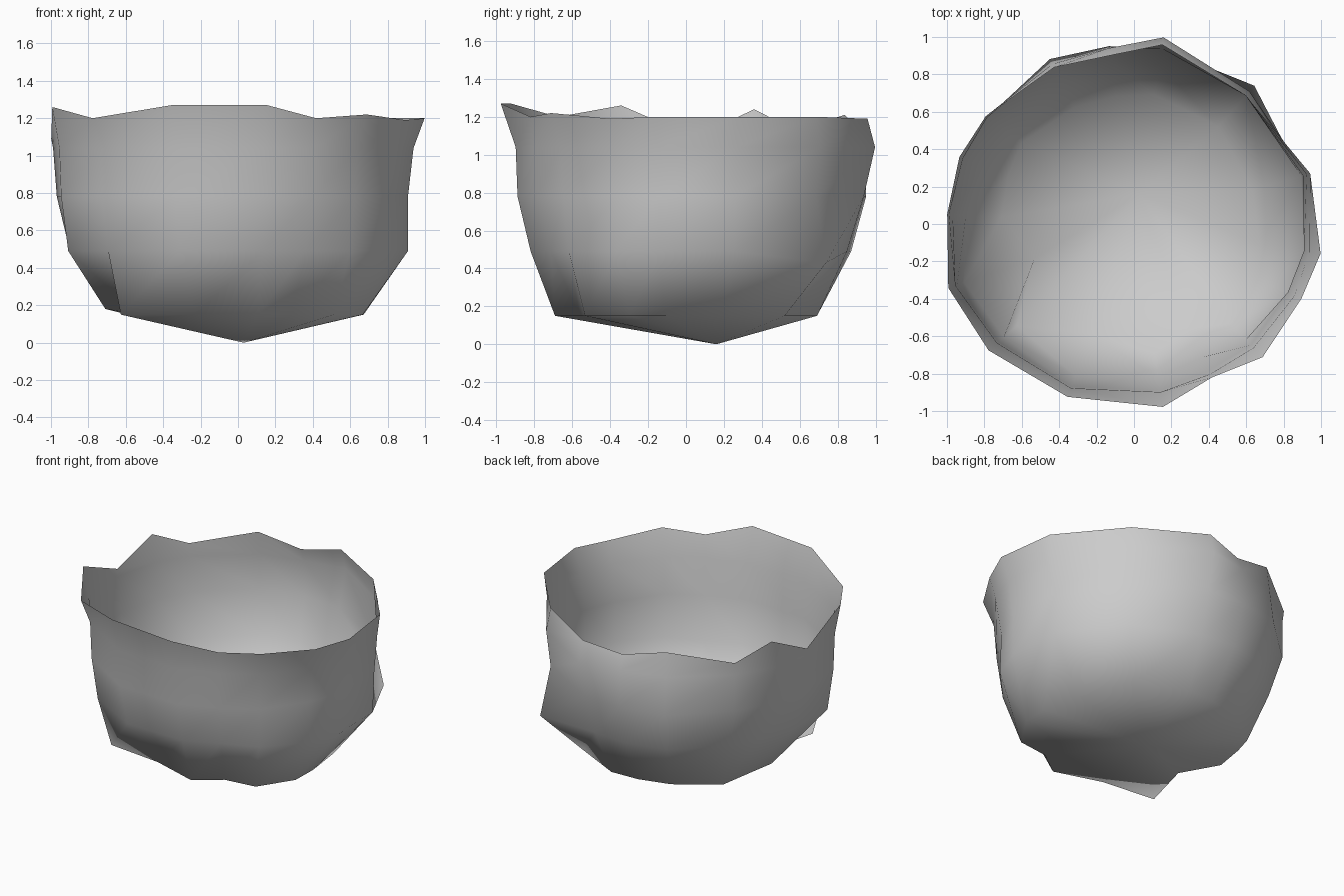
import bpy
import bmesh
from math import sin, cos, radians
from mathutils import Vector

default_cube = bpy.data.objects.get("Cube")
if default_cube:
    bpy.data.objects.remove(default_cube, do_unlink=True)


def make_material(name, colour):
    material = bpy.data.materials.new(name)
    material.use_nodes = True
    material.diffuse_color = colour
    shader = next(node for node in material.node_tree.nodes
                  if node.type == "BSDF_PRINCIPLED")
    shader.inputs["Base Color"].default_value = colour
    shader.inputs["Roughness"].default_value = 0.8
    return material


def add_ring(bm, angles, radii, heights):
    """Add one irregular ring of vertices around the bowl."""
    ring = []
    for angle, radius, height in zip(angles, radii, heights):
        direction = Vector((cos(radians(angle)), sin(radians(angle)), 0))
        ring.append(bm.verts.new(direction * radius + Vector((0, 0, height))))
    return ring


def bridge(bm, upper, lower):
    """Join two neighbouring rings with quads."""
    count = len(upper)
    for i in range(count):
        j = (i + 1) % count
        bm.faces.new((upper[i], upper[j], lower[j], lower[i]))


# Directions of the corners, running clockwise from the back
angles = (81, 49, 16, -9, -24, -46, -63, -81, -111, -139, -161, -183, -201, -216, -243, -262)

# Uneven open rim
rim_radii = (.97, .91, .98, 1.01, .98, .99, .92, .99, .99, 1.03, 1.05, 1, 1, .98, .94, .91)
rim_heights = (1.19, 1.2, 1.2, 1.2, 1.19, 1.22, 1.2, 1.27, 1.27, 1.2, 1.26, 1.09, 1.24, 1.13, 1.21, 1.14)

# Wall rings from the shoulder down to the dented base: height, then radii
wall_rings = (
    (1.04, (1.01, .94, .96, .95, .94, .92, .9, .91, .94, .97, 1.01, .99, .98, .97, .96, .95)),
    (.78, (.95, .91, .94, .92, .9, .9, .88, .9, .93, .96, 1, .97, .97, .97, .99, .96)),
    (.49, (.86, .98, .93, .92, .91, .86, .8, .83, .87, .92, .96, .9, .87, .88, .9, .88)),
    (.15, (.7, .69, .66, .68, .73, .74, .63, .7, .63, .83, .56, .71, .72, .74, .7, .69)),
)

bm = bmesh.new()
rings = [add_ring(bm, angles, rim_radii, rim_heights)]
for height, radii in wall_rings:
    rings.append(add_ring(bm, angles, radii, [height] * len(angles)))

# Low bulge at the back and raised corners along the base
rings[3][1].co.z -= .06
for corner in rings[4][11:13]:
    corner.co.z += .03

for upper, lower in zip(rings, rings[1:]):
    bridge(bm, upper, lower)

# Off-centre point under the base
tip = bm.verts.new((.03, .16, 0))
base = rings[-1]
for i, corner in enumerate(base):
    bm.faces.new((corner, base[(i + 1) % len(base)], tip))

# Thin open shell, smoothly shaded, facing outwards
bm.normal_update()
if tip.link_faces[0].normal.z > 0:
    bmesh.ops.reverse_faces(bm, faces=bm.faces[:])
for face in bm.faces:
    face.smooth = True

mesh = bpy.data.meshes.new("bowl_shell")
bm.to_mesh(mesh)
bm.free()
mesh.materials.append(make_material("plain_grey", (.6, .6, .6, 1)))
bowl = bpy.data.objects.new("bowl_shell", mesh)
bpy.context.collection.objects.link(bowl)
